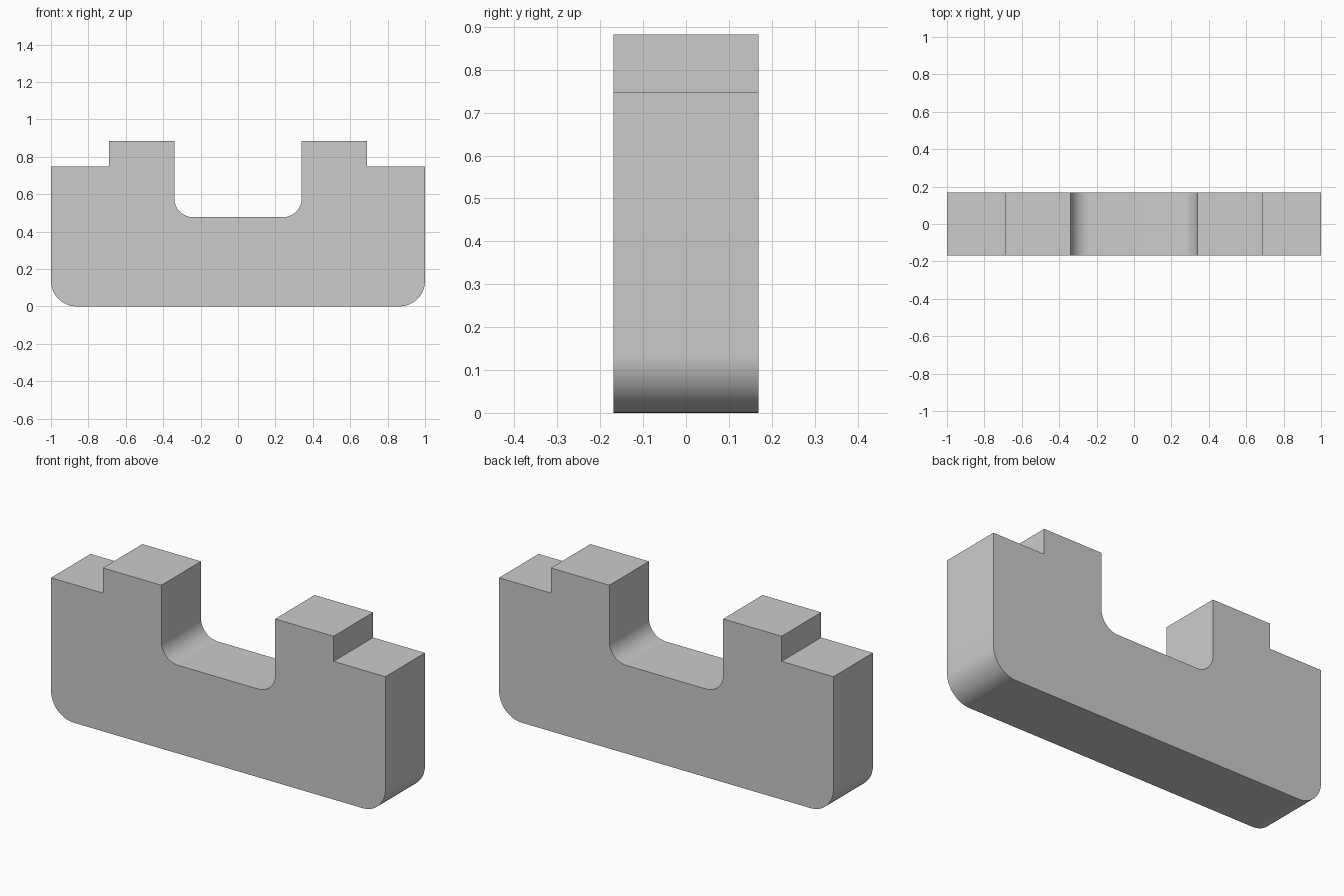
import bpy
import bmesh
from math import cos, sin, radians

if "Cube" in bpy.data.objects:
    bpy.data.objects.remove(bpy.data.objects["Cube"], do_unlink=True)

HALF_DEPTH = 0.169
STEPS = 16


def arc(cx, cz, radius, start, end):
    """Points of a rounded corner in the XZ plane."""
    angles = [radians(start + (end - start) * i / STEPS) for i in range(STEPS + 1)]
    return [(cx + radius * cos(a), cz + radius * sin(a)) for a in angles]


# Right-hand half of the outline: rounded foot, shoulder, raised post, filleted slot
foot_r, slot_r = 0.137, 0.10
half = arc(1 - foot_r, foot_r, foot_r, -90, 0)
half += [(1, 0.747), (0.69, 0.747), (0.69, 0.883), (0.34, 0.883)]
half += arc(0.34 - slot_r, 0.477 + slot_r, slot_r, 0, -90)
outline = half + [(-x, z) for x, z in reversed(half)]

# Extrude the mirrored outline through the depth
bm = bmesh.new()
front = bm.faces.new([bm.verts.new((x, -HALF_DEPTH, z)) for x, z in outline])
result = bmesh.ops.extrude_face_region(bm, geom=[front], use_keep_orig=True)
moved = [g for g in result["geom"] if isinstance(g, bmesh.types.BMVert)]
bmesh.ops.translate(bm, verts=moved, vec=(0, 2 * HALF_DEPTH, 0))
bmesh.ops.recalc_face_normals(bm, faces=bm.faces)

mesh = bpy.data.meshes.new("slotted_block")
bm.to_mesh(mesh)
bm.free()
block = bpy.data.objects.new("slotted_block", mesh)
bpy.context.collection.objects.link(block)

# Single plain grey
grey = bpy.data.materials.new("light_grey")
grey.use_nodes = True
colour = (0.6, 0.6, 0.6, 1)
grey.diffuse_color = colour
grey.node_tree.nodes["Principled BSDF"].inputs["Base Color"].default_value = colour
mesh.materials.append(grey)

# Smooth fillets, crisp edges
bpy.ops.object.select_all(action="DESELECT")
block.select_set(True)
bpy.context.view_layer.objects.active = block
bpy.ops.object.shade_smooth_by_angle(angle=radians(30))
